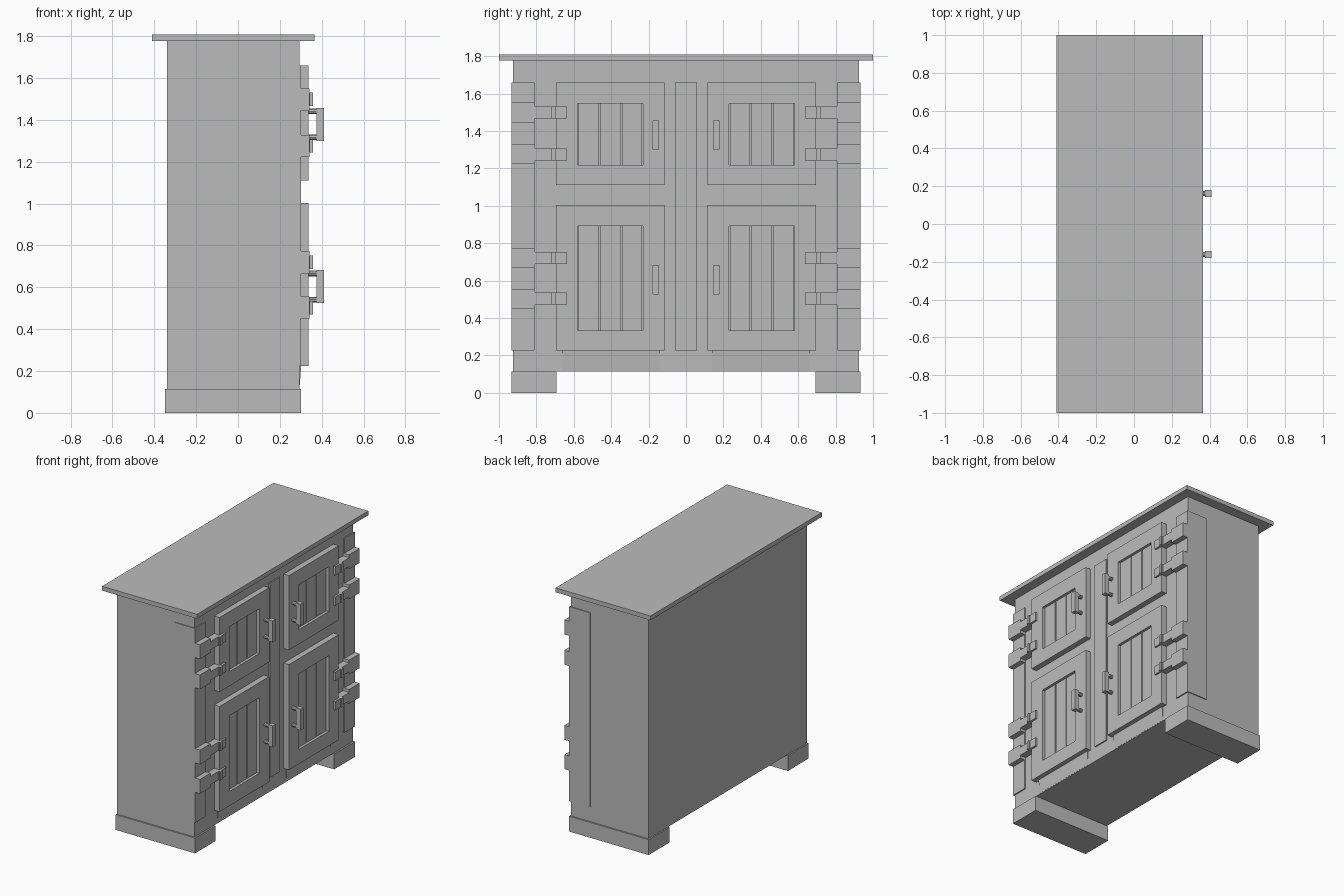
import bpy
import bmesh
from mathutils import Matrix

if "Cube" in bpy.data.objects:
    bpy.data.objects.remove(bpy.data.objects["Cube"], do_unlink=True)

GREY = (0.5, 0.5, 0.5, 1)
mat = bpy.data.materials.new("plain grey")
mat.use_nodes = True
mat.diffuse_color = GREY
mat.node_tree.nodes["Principled BSDF"].inputs["Base Color"].default_value = GREY


def finish(bm, name):
    mesh = bpy.data.meshes.new(name)
    bm.to_mesh(mesh)
    bm.free()
    mesh.materials.append(mat)
    obj = bpy.data.objects.new(name, mesh)
    bpy.context.collection.objects.link(obj)
    return obj


def add_box(bm, x, y, z):
    """Box from (low, high) ranges."""
    verts = bmesh.ops.create_cube(bm, size=1)["verts"]
    for v in verts:
        v.co = [r[0] if c < 0 else r[1] for c, r in zip(v.co, (x, y, z))]
    return verts


def box(name, x, y, z):
    bm = bmesh.new()
    add_box(bm, x, y, z)
    return finish(bm, name)


def span(s, a, b):
    """Range in y, mirrored when s is -1."""
    return tuple(sorted((s * a, s * b)))


FRONT, DOOR = 0.293, 0.336

# Carcass, top board and centre stile
box("body", (-0.34, FRONT), (-0.925, 0.925), (0.115, 1.78))
box("top_board", (-0.41, 0.365), (-1, 1), (1.776, 1.808))
box("centre_stile", (0.28, 0.302), (-0.06, 0.06), (0.225, 1.66))


def door(name, s, z0, z1):
    """Frame of four rails around recessed planks."""
    w0, w1 = z0 + 0.107, z1 - 0.112
    bm = bmesh.new()
    x = (0.28, DOOR)
    outer = [(y, z) for z in (z0, z1) for y in (s * 0.115, s * 0.695)]
    inner = [(y, z) for z in (w0, w1) for y in (s * 0.23, s * 0.58)]
    order = (0, 1, 3, 2)
    rings = [[bm.verts.new((px, *ring[i])) for i in order]
             for px in x for ring in (outer, inner)]
    ob, ib, of, inf = rings
    for a, b in ((ob, ib), (ib, inf), (inf, of), (of, ob)):
        for i in range(4):
            j = (i + 1) % 4
            bm.faces.new((a[i], a[j], b[j], b[i]))
    bmesh.ops.recalc_face_normals(bm, faces=bm.faces)
    finish(bm, name + "_frame")
    bm = bmesh.new()
    width = 0.35 / 3
    for i in range(3):
        y = 0.23 + i * width
        add_box(bm, (0.285, 0.316), span(s, y + 0.004, y + width - 0.004), (w0, w1))
    finish(bm, name + "_planks")


def handle(name, s, z0, z1):
    bm = bmesh.new()
    add_box(bm, (0.375, 0.41), span(s, 0.144, 0.18), (z0, z1))
    for z in (z0 + 0.016, z1 - 0.016):
        bmesh.ops.create_cone(
            bm, cap_ends=True, segments=10, radius1=0.014, radius2=0.014, depth=0.06,
            matrix=Matrix.Translation((0.355, s * 0.162, z)) @ Matrix.Rotation(1.5708, 4, "Y"))
    finish(bm, name)


def hinge(name, s, z):
    """Corner block, strap over the gap and leaf on the door."""
    box(name + "_block", (0.28, 0.342), span(s, 0.808, 0.932), (z - 0.053, z + 0.053))
    z_strap = (z - 0.032, z + 0.032)
    box(name + "_strap", (0.28, 0.344), span(s, 0.69, 0.81), z_strap)
    box(name + "_leaf", (0.33, 0.35), span(s, 0.637, 0.72), z_strap)
    box(name + "_knuckle", (0.33, 0.359), span(s, 0.695, 0.718), z_strap)


for side, s in (("left", 1), ("right", -1)):
    box(side + "_foot", (-0.348, 0.302), span(s, 0.692, 0.933), (0, 0.113))
    box(side + "_corner_plate", (0.133, 0.302), span(s, 0.81, 0.932), (0.225, 1.66))
    # Apron leaning slightly outwards to its top edge
    bm = bmesh.new()
    for v in add_box(bm, (0.28, 0.302), span(s, 0.14, 0.66), (0.12, 0.225)):
        if v.co.x > 0.29 and v.co.z < 0.2:
            v.co.x = FRONT + 0.001
    finish(bm, side + "_apron")
    # Tall lower door and short upper door
    for level, z0, z1, grip, hinges in (
            ("lower", 0.225, 1.003, 0.525, (0.503, 0.72)),
            ("upper", 1.11, 1.66, 1.3, (1.275, 1.498))):
        tag = f"{side}_{level}"
        door(tag + "_door", s, z0, z1)
        handle(tag + "_handle", s, grip, grip + 0.157)
        for i, z in enumerate(hinges):
            hinge(f"{tag}_hinge_{i + 1}", s, z)
